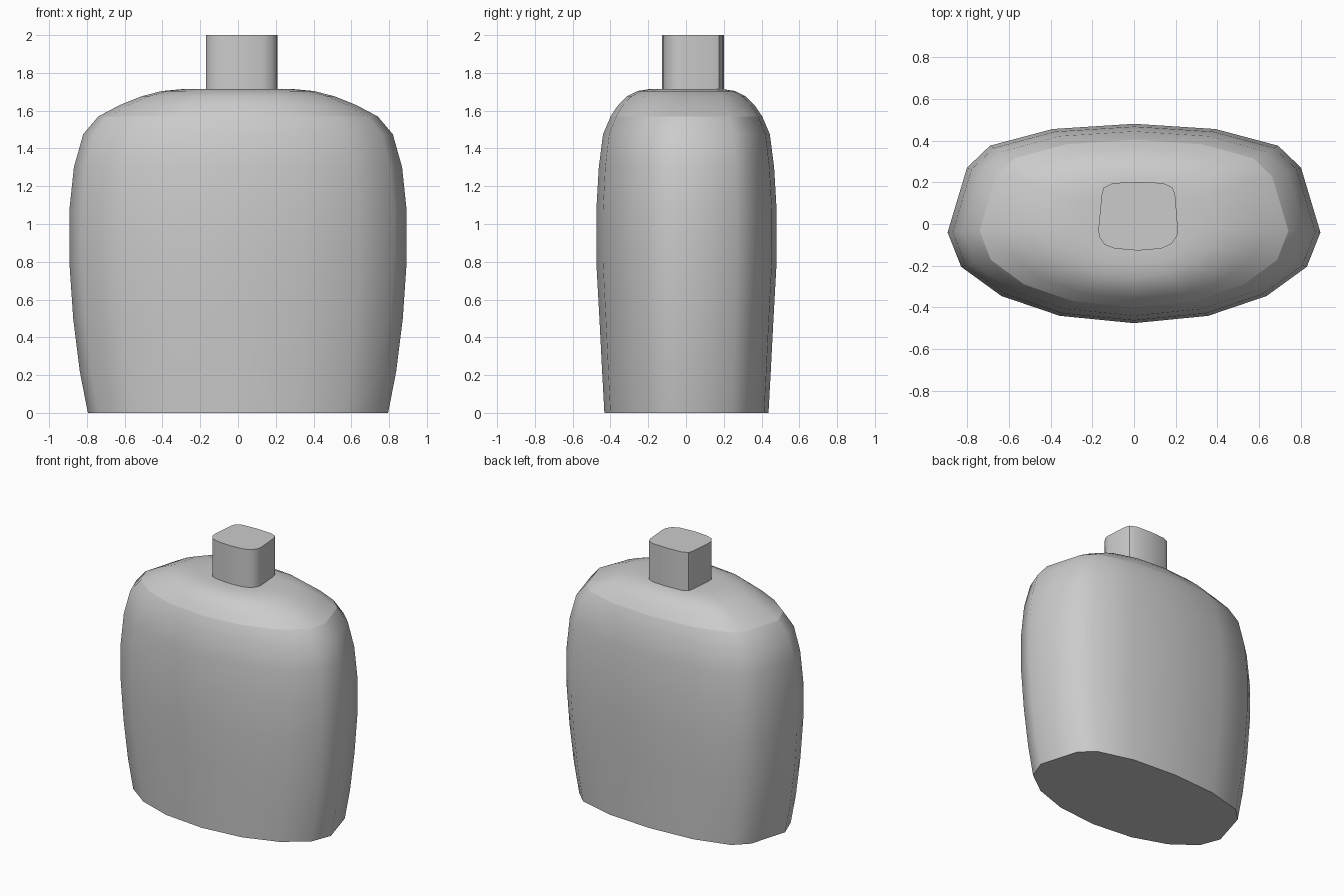
import bpy, math

if "Cube" in bpy.data.objects:
    bpy.data.objects.remove(bpy.data.objects["Cube"])


def loft(name, outline, rings, cap_bottom=True, angle=40):
    """Stack scaled copies (sx, sy, z) of an outline and cap the ends."""
    n = len(outline)
    verts = [(x * sx, y * sy, z) for sx, sy, z in rings for x, y in outline]
    faces = []
    for r in range(len(rings) - 1):
        for i in range(n):
            j = (i + 1) % n
            faces.append((r*n + i, r*n + j, (r+1)*n + j, (r+1)*n + i))
    top = (len(rings) - 1) * n
    faces.append(tuple(range(top, top + n)))
    if cap_bottom:
        faces.append(tuple(reversed(range(n))))
    mesh = bpy.data.meshes.new(name)
    mesh.from_pydata(verts, [], faces)
    obj = bpy.data.objects.new(name, mesh)
    bpy.context.collection.objects.link(obj)
    bpy.ops.object.select_all(action='DESELECT')
    obj.select_set(True)
    bpy.context.view_layer.objects.active = obj
    bpy.ops.object.shade_smooth_by_angle(angle=math.radians(angle))
    return obj


# Sixteen-sided body outline at its widest, mirrored from the right half
half = [(0.355, -0.44), (0.635, -0.345), (0.828, -0.205), (0.893, -0.04),
        (0.80, 0.27), (0.69, 0.375), (0.39, 0.455)]
outline = [(0, -0.475)] + half + [(0, 0.48)] + [(-x, y) for x, y in reversed(half)]

# Slightly barrel-shaped flask body
body = [(0.89, 0.91, 0), (0.938, 0.935, 0.22), (0.977, 0.965, 0.5),
        (1, 1, 0.8), (1, 1, 1.07), (0.973, 0.972, 1.3),
        (0.918, 0.925, 1.475), (0.828, 0.84, 1.57)]
loft("flask_body", outline, body)

# Domed shoulder, with a crease where it meets the body
shoulder = [(0.828, 0.84, 1.57), (0.70, 0.755, 1.63), (0.57, 0.655, 1.677),
            (0.45, 0.54, 1.704), (0.33, 0.41, 1.714), (0.25, 0.30, 1.716)]
loft("flask_shoulder", outline, shoulder, cap_bottom=False)

# Squarish neck, slightly off centre
neck = [(0.02, -0.127), (0.13, -0.118), (0.18, -0.095), (0.207, -0.055),
        (0.21, -0.02), (0.197, 0.14), (0.185, 0.175), (0.14, 0.196),
        (0.02, 0.202), (-0.10, 0.196), (-0.145, 0.175), (-0.155, 0.14),
        (-0.17, -0.02), (-0.168, -0.06), (-0.14, -0.1), (-0.09, -0.118)]
loft("flask_neck", neck, [(1, 1, 1.70), (1, 1, 2.0)])
